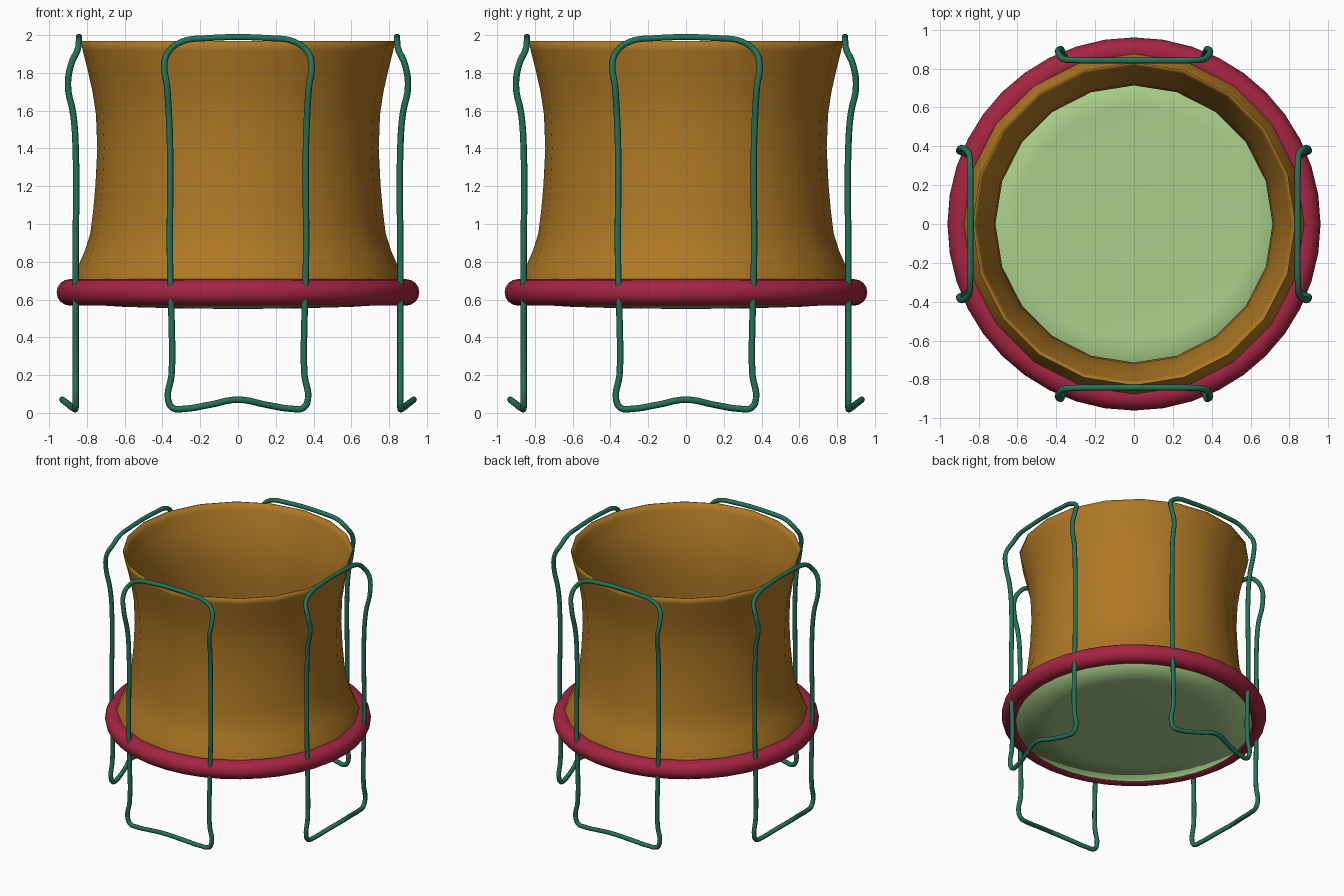
import bpy, bmesh, math
from mathutils import Matrix

cube = bpy.data.objects.get("Cube")
if cube:
    bpy.data.objects.remove(cube, do_unlink=True)


def material(name, rgb):
    m = bpy.data.materials.new(name)
    m.use_nodes = True
    m.diffuse_color = (*rgb, 1)
    m.node_tree.nodes["Principled BSDF"].inputs["Base Color"].default_value = (*rgb, 1)
    return m


AMBER = material("amber netting", (0.43, 0.19, 0.018))
RED = material("crimson padding", (0.38, 0.018, 0.055))
TEAL = material("teal steel", (0.018, 0.17, 0.10))
GREEN = material("light green mat", (0.40, 0.63, 0.26))


def add_mesh(name, mesh, mat):
    mesh.materials.clear()
    mesh.materials.append(mat)
    ob = bpy.data.objects.new(name, mesh)
    bpy.context.collection.objects.link(ob)
    return ob


def lathe(name, profile, sides, mat, closed=False):
    """Revolve (radius, z) points around the z axis."""
    bm = bmesh.new()
    verts = [bm.verts.new((r, 0, z)) for r, z in profile]
    pairs = list(zip(verts, verts[1:]))
    if closed:
        pairs.append((verts[-1], verts[0]))
    edges = [bm.edges.new(p) for p in pairs]
    bmesh.ops.spin(bm, geom=verts + edges, cent=(0, 0, 0), axis=(0, 0, 1),
                   angle=math.tau, steps=sides, use_merge=True)
    bmesh.ops.remove_doubles(bm, verts=bm.verts, dist=0.0005)
    bmesh.ops.recalc_face_normals(bm, faces=bm.faces)
    for f in bm.faces:
        f.smooth = True
    mesh = bpy.data.meshes.new(name)
    bm.to_mesh(mesh)
    bm.free()
    return add_mesh(name, mesh, mat)


# Waisted safety net: outer skin going up, inner skin coming back down
outer = [(0.885, 0.66), (0.875, 0.71), (0.845, 0.78), (0.81, 0.86), (0.782, 0.95),
         (0.768, 1.06), (0.755, 1.2), (0.745, 1.4), (0.752, 1.58), (0.77, 1.7),
         (0.797, 1.82), (0.822, 1.92), (0.832, 1.97)]
inner = [(r - 0.008 - 0.024 * min(1, (1.97 - z) / 0.2), z) for r, z in reversed(outer)]
net = lathe("safety_net", outer + inner, 20, AMBER, closed=True)

# Padded ring around the jumping mat
ring = [(0.89 + 0.07 * math.cos(a), 0.638 + 0.07 * math.sin(a))
        for a in (math.tau * i / 16 for i in range(16))]
pad = lathe("padded_rim", ring, 40, RED, closed=True)

# Slightly sagging mat
mat_profile = [(0, 0.55), (0.3, 0.553), (0.6, 0.561), (0.86, 0.578),
               (0.86, 0.6), (0.6, 0.59), (0, 0.58)]
jump_mat = lathe("jumping_mat", mat_profile, 40, GREEN)

# Bent tube frame: half path from foot centre to the end of the top bar, then mirrored
half = [(0, -0.93, 0.07), (0.15, -0.895, 0.043), (0.28, -0.868, 0.022),
        (0.345, -0.86, 0.026), (0.37, -0.86, 0.07), (0.352, -0.86, 0.2),
        (0.352, -0.86, 0.5), (0.36, -0.86, 0.8), (0.36, -0.86, 1.42),
        (0.366, -0.872, 1.58), (0.376, -0.9, 1.73), (0.39, -0.882, 1.85),
        (0.362, -0.85, 1.92), (0.29, -0.843, 1.968), (0.18, -0.842, 1.983)]
path = half + [(-x, y, z) for x, y, z in reversed(half[1:])]

curve = bpy.data.curves.new("frame_path", "CURVE")
curve.dimensions = "3D"
curve.bevel_depth = 0.017
curve.bevel_resolution = 2
curve.resolution_u = 5
spline = curve.splines.new("BEZIER")
spline.bezier_points.add(len(path) - 1)
for point, co in zip(spline.bezier_points, path):
    point.co = co
    point.handle_left_type = point.handle_right_type = "AUTO"
spline.use_cyclic_u = True
guide = bpy.data.objects.new("frame_guide", curve)
bpy.context.collection.objects.link(guide)
bpy.context.view_layer.update()
tube = bpy.data.meshes.new_from_object(
    guide.evaluated_get(bpy.context.evaluated_depsgraph_get()))
bpy.data.objects.remove(guide, do_unlink=True)
for poly in tube.polygons:
    poly.use_smooth = True

# One frame on each side
for i, side in enumerate(("front", "left", "back", "right")):
    mesh = tube.copy()
    mesh.transform(Matrix.Rotation(i * math.pi / 2, 4, "Z"))
    add_mesh(side + "_frame", mesh, TEAL)
